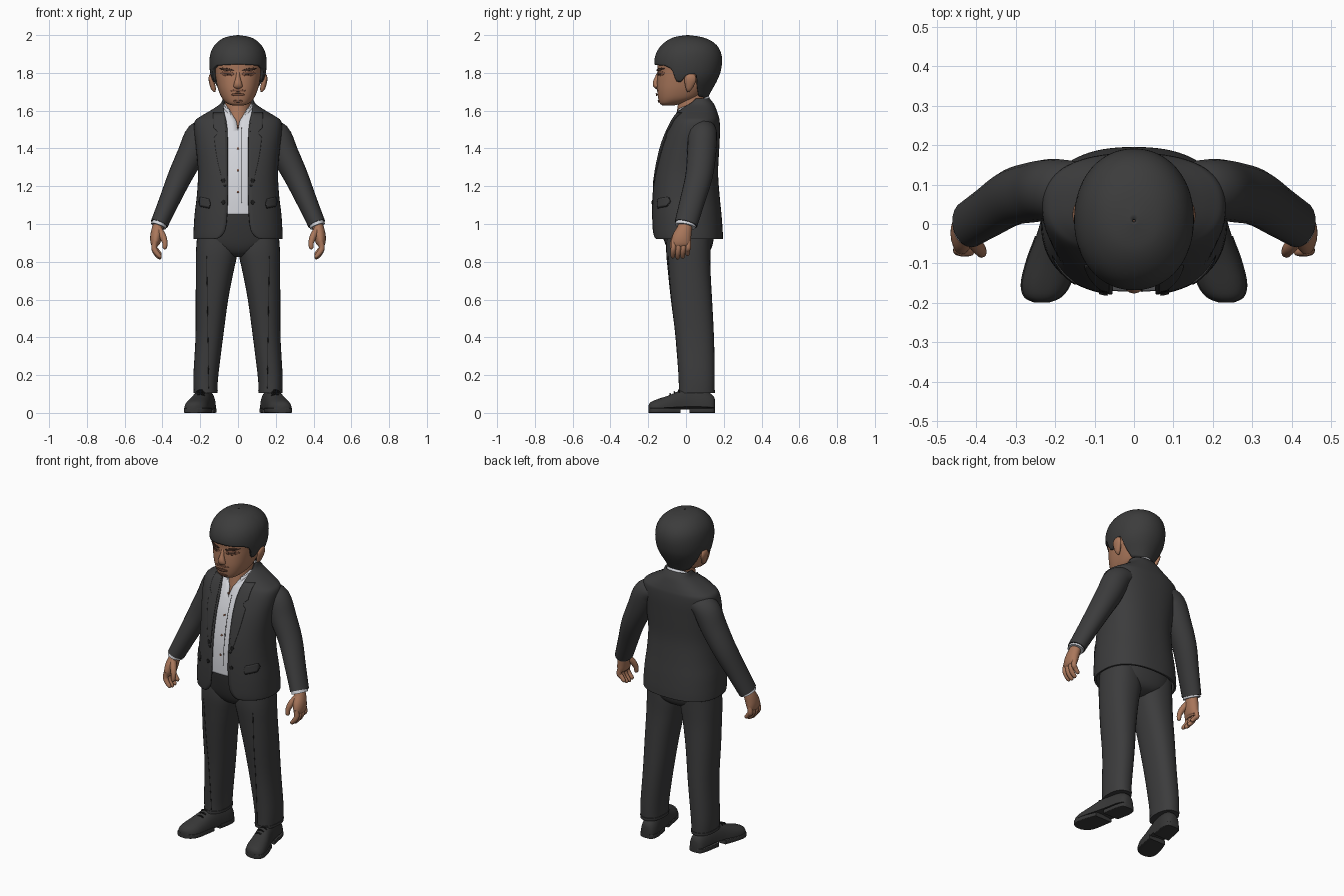
import bpy, bmesh, math
from mathutils import Vector
from mathutils.bvhtree import BVHTree

cube = bpy.data.objects.get("Cube")
if cube:
    bpy.data.objects.remove(cube)


def material(name, r, g, b):
    mat = bpy.data.materials.new(name)
    mat.use_nodes = True
    mat.diffuse_color = (r, g, b, 1)
    shader = mat.node_tree.nodes["Principled BSDF"]
    shader.inputs["Base Color"].default_value = (r, g, b, 1)
    shader.inputs["Roughness"].default_value = 0.8
    return mat


suit = material("charcoal suit", .045, .045, .046)
hair_black = material("soft black hair", .045, .045, .045)
shoe_black = material("black leather", .038, .038, .038)
seam_black = material("black seams", .012, .012, .012)
shirt_white = material("white cotton", .66, .67, .71)
skin = material("skin", .40, .185, .105)
shadow_skin = material("dark skin", .20, .085, .05)
brow_brown = material("brow brown", .06, .03, .02)
made = []


def spow(value, power):
    return math.copysign(abs(value) ** power, value)


def row_at(rows, t):
    """Smooth interpolation through a list of rows, t from 0 to 1."""
    last = len(rows) - 1
    i = min(int(t * last), last - 1)
    k = t * last - i
    p, q, r, s = (rows[min(max(j, 0), last)] for j in (i - 1, i, i + 1, i + 2))
    return [b + .5 * k * (c - a + k * (2 * a - 5 * b + 4 * c - d + k * (3 * (b - c) + d - a)))
            for a, b, c, d in zip(p, q, r, s)]


def section(row, angle, n=2.3):
    """Point on a superellipse ring; row is height, half width, front, back, centre x."""
    z, w, front, back, cx = row[:5]
    return (cx + w * spow(math.sin(angle), 2 / n),
            (front + back) / 2 - (back - front) / 2 * spow(math.cos(angle), 2 / n), z)


def surface(name, point, mat, nu=32, nv=24, loop=True, caps=True, mirror=False, thick=0):
    """Grid surface from point(u, v), optionally closed, mirrored or thickened."""
    bm = bmesh.new()
    columns = nu if loop else nu + 1
    grid = [[bm.verts.new(point(i / nu, j / nv)) for i in range(columns)] for j in range(nv + 1)]
    for low, high in zip(grid, grid[1:]):
        for i in range(nu):
            k = (i + 1) % columns
            bm.faces.new((low[i], low[k], high[k], high[i]))
    if loop and caps:
        bm.faces.new(grid[0])
        bm.faces.new(grid[-1])
    bmesh.ops.remove_doubles(bm, verts=bm.verts, dist=.0002)
    bmesh.ops.recalc_face_normals(bm, faces=bm.faces)
    mesh = bpy.data.meshes.new(name)
    bm.to_mesh(mesh)
    bm.free()
    mesh.materials.append(mat)
    obj = bpy.data.objects.new(name, mesh)
    bpy.context.collection.objects.link(obj)
    if thick:
        solid = obj.modifiers.new("thickness", 'SOLIDIFY')
        solid.thickness, solid.offset = thick, -1
    if mirror:
        obj.modifiers.new("mirror", 'MIRROR').use_mirror_merge = False
    made.append(obj)
    return obj


def loft(name, rows, mat, n=2.3, **options):
    return surface(name, lambda u, v: section(row_at(rows, v), u * math.tau, n), mat, **options)


def open_loft(name, rows, mat, n=2.4, thick=.012):
    """Ring loft with a gap at the front; the last row value is the gap's half width."""
    def point(u, v):
        row = row_at(rows, v)
        start = math.asin(min(1, max(0, row[5]) / row[1]) ** (n / 2))
        return section(row, start + (math.tau - 2 * start) * u, n)
    return surface(name, point, mat, 64, 48, loop=False, thick=thick)


def tube(name, rows, mat, mirror=True, nu=20, nv=20):
    """Rows are x, y, z and two radii along a path."""
    def point(u, v):
        x, y, z, r1, r2 = row_at(rows, v)
        ahead, behind = row_at(rows, min(1, v + .02)), row_at(rows, max(0, v - .02))
        along = (Vector(ahead[:3]) - Vector(behind[:3])).normalized()
        side = Vector((0, 1, 0)).cross(along).normalized()
        a = u * math.tau
        return Vector((x, y, z)) + side * r1 * math.cos(a) + along.cross(side) * r2 * math.sin(a)
    return surface(name, point, mat, nu, nv, mirror=mirror)


def plate(name, target, outline, mat, mirror=True, lift=.003, nu=10, nv=6):
    """Thin plate laid on the front of a target; outline(u, v) gives x and z."""
    bm = bmesh.new()
    bm.from_mesh(target.data)
    tree = BVHTree.FromBMesh(bm)
    bm.free()

    def point(u, v):
        x, z = outline(u, v)
        hit = tree.ray_cast(Vector((x, -1, z)), Vector((0, 1, 0)))[0]
        return (x, (hit.y if hit else -.16) - lift, z)
    return surface(name, point, mat, nu, nv, loop=False, mirror=mirror, thick=.004)


def oval(cx, cz, half_w, half_h, tilt=0, p=2):
    def outline(u, v):
        s = 2 * u - 1
        return cx + half_w * s, cz + tilt * s + half_h * (2 * v - 1) * math.sqrt(1 - abs(s) ** p * .98)
    return outline


# Jacket, open at the front with rounded hem corners
coat = [(.92, .235, -.172, .195, 0, .13), (.93, .236, -.176, .195, 0, .095),
        (.97, .235, -.18, .194, 0, .068), (1.05, .23, -.182, .188, 0, .058),
        (1.15, .218, -.18, .178, 0, .055), (1.27, .212, -.168, .17, 0, .055),
        (1.4, .222, -.14, .176, 0, .055), (1.49, .232, -.107, .18, 0, .056),
        (1.545, .228, -.08, .178, 0, .062), (1.57, .198, -.065, .173, 0, .068),
        (1.6, .147, -.045, .163, 0, .075), (1.635, .095, -.01, .148, 0, .078),
        (1.665, .08, .02, .125, 0, .077)]
jacket = open_loft("jacket", coat, suit)

# Shirt follows the jacket from the inside, with an open neck
inner = [(z, w - .012, f + .01, b - .014, 0, max(0, (z - 1.53) * .6))
         for z, w, f, b, cx, gap in coat[3:-1]]
shirt = open_loft("shirt", inner, shirt_white, thick=.004)


def collar_point(u, v):
    start = .3 + .35 * v
    a = start + (math.tau - 2 * start) * u
    k = 1 - .1 * v
    return .092 * k * math.sin(a), .032 - .1 * k * math.cos(a), 1.585 + .055 * v - .038 * math.cos(a)


surface("shirt_collar", collar_point, shirt_white, nv=4, loop=False, thick=.006)


# Lapels, pocket flaps and buttons
def lapel(u, v):
    z = 1.2 + .39 * v
    width = .055 * math.sin(math.pi * min(1, v * .62 + .02)) + .008
    if .68 < v < .76:
        width -= .018
    return .063 + .012 * v ** 6 + width * u, z


plate("lapels", jacket, lapel, suit, lift=.004, nv=24)
plate("pocket_flap_edges", jacket, oval(.177, 1.112, .031, .025, .006, 30), seam_black, lift=.002)
plate("pocket_flaps", jacket, oval(.177, 1.115, .029, .023, .006, 30), suit, lift=.005)
for i, height in enumerate((1.23, 1.115)):
    plate(f"jacket_buttons_{i}", jacket, oval(.078, height, .011, .011), seam_black, lift=.005)
for i in range(4):
    plate(f"shirt_button_{i}", shirt, oval(0, 1.17 + .115 * i, .006, .006), shadow_skin, mirror=False)
plate("shirt_placket", shirt, oval(.02, 1.31, .0015, .2, 0, 30), seam_black, mirror=False, lift=.001, nv=20)

# Sleeves, cuffs and hands
tube("sleeves", [(.14, .09, 1.5, .055, .068), (.2, .088, 1.47, .076, .077), (.248, .082, 1.37, .073, .077),
                 (.308, .068, 1.25, .064, .072), (.365, .033, 1.12, .054, .066),
                 (.417, 0, 1.0, .047, .061)], suit)
tube("shirt_cuffs", [(.405, .005, 1.03, .041, .054), (.421, -.003, .988, .042, .055)], shirt_white, nv=3)
tube("palms", [(.412, 0, 1.02, .026, .034), (.425, -.008, .975, .031, .04), (.434, -.022, .93, .031, .05),
               (.438, -.028, .895, .024, .05), (.436, -.028, .88, .012, .04)], skin)
for i, finger in enumerate(("index", "middle", "ring", "little")):
    y = -.066 + .026 * i
    drop = (.006, 0, .004, .018)[i]
    tube(finger + "_fingers", [(.438, y, .91, .014, .014), (.444, y, .875, .015, .0145),
                               (.434, y - .003, .845 + drop, .014, .0135),
                               (.414, y - .004, .822 + drop, .011, .011),
                               (.407, y - .004, .816 + drop, .004, .004)], skin, nu=12, nv=12)
tube("thumbs", [(.416, -.03, .97, .016, .02), (.398, -.056, .935, .018, .018), (.387, -.07, .9, .014, .014),
                (.388, -.074, .873, .011, .011), (.389, -.075, .866, .003, .003)], skin, nu=12, nv=12)

# Trousers: hips plus two mirrored legs with pressed creases
loft("trouser_hips", [(.825, .05, -.05, .07, 0), (.85, .13, -.085, .12, 0), (.9, .205, -.112, .143, 0),
                      (1.0, .21, -.142, .155, 0), (1.1, .2, -.163, .15, 0)], suit)
legs = loft("trouser_legs", [(.11, .062, -.038, .15, .172), (.2, .066, -.04, .152, .17),
                             (.4, .073, -.055, .148, .152), (.6, .086, -.08, .138, .138),
                             (.75, .1, -.096, .13, .123), (.86, .11, -.105, .13, .112),
                             (.95, .1, -.1, .13, .115)], suit, mirror=True)
plate("trouser_creases", legs, lambda u, v: (.153 + .012 * v + .003 * u, .13 + .7 * v), seam_black,
      lift=.001, nu=1, nv=24)
loft("trouser_hems", [(.105, .064, -.041, .153, .172), (.122, .065, -.041, .154, .172)], suit,
     mirror=True, nv=2)

# Shoes point slightly outwards; rows run heel to toe as y, half width, height, centre x
last = [(.154, .02, .05, .165), (.142, .04, .075, .165), (.1, .051, .1, .168), (.03, .051, .11, .18),
        (-.03, .054, .1, .194), (-.09, .06, .075, .21), (-.15, .061, .055, .223),
        (-.185, .045, .04, .231), (-.199, .016, .022, .234)]


def shoe_upper(u, v):
    y, w, h, cx = row_at(last, v)
    a = math.pi * (u - .5)
    return cx + w * spow(math.sin(a), .85), y, .018 + h * max(0, math.cos(a)) ** .85


def slab(begin, end):
    def point(u, v):
        y, w, h, cx = row_at(last, begin + (end - begin) * v)
        a = u * math.tau
        return cx + (w + .003) * spow(math.sin(a), .2), y, .013 + .013 * spow(math.cos(a), .2)
    return point


surface("shoe_uppers", shoe_upper, shoe_black, mirror=True)
surface("shoe_heels", slab(0, .4), shoe_black, mirror=True)
surface("shoe_soles", slab(.5, 1), shoe_black, mirror=True)
for i in range(3):
    y = -.035 - .022 * i
    tube(f"laces_{i}", [(.177, y, .112 - .01 * i, .004, .004), (.2, y - .005, .121 - .01 * i, .004, .004),
                        (.222, y, .108 - .01 * i, .004, .004)], seam_black, nu=8, nv=6)

# Neck and head
tube("neck", [(0, .01, 1.5, .065, .075), (0, .025, 1.58, .066, .075), (0, .04, 1.72, .07, .07)], skin, mirror=False)
head = loft("head", [(1.628, .03, -.125, -.06, 0), (1.638, .057, -.138, -.02, 0), (1.665, .084, -.147, .06, 0),
                     (1.71, .104, -.153, .11, 0), (1.76, .117, -.153, .145, 0), (1.81, .126, -.15, .165, 0),
                     (1.86, .13, -.15, .17, 0), (1.92, .115, -.125, .15, 0), (1.96, .07, -.07, .1, 0)],
            skin, n=2.4, nu=48, nv=40)
tube("nose", [(0, -.142, 1.81, .008, .006), (0, -.152, 1.775, .012, .013), (0, -.158, 1.745, .021, .018),
              (0, -.155, 1.728, .024, .015), (0, -.148, 1.72, .01, .006)], skin, mirror=False)
tube("ears", [(.122, .012, 1.7, .004, .006), (.13, .015, 1.718, .013, .017), (.141, .022, 1.76, .014, .031),
              (.142, .026, 1.785, .011, .025), (.138, .026, 1.797, .003, .008)], skin)
plate("eye_sockets", head, oval(.056, 1.796, .036, .013, .002), shadow_skin, lift=.001)
plate("eyes", head, oval(.056, 1.795, .022, .005, .002), brow_brown)
plate("eyebrows", head, oval(.058, 1.818, .038, .007, .006), brow_brown)
plate("moustache", head, oval(0, 1.706, .043, .006), shadow_skin, mirror=False, lift=.002)
plate("lips", head, oval(0, 1.685, .036, .008), shadow_skin, mirror=False, lift=.005)
plate("chin_beard", head, oval(0, 1.65, .026, .007), shadow_skin, mirror=False, lift=.001)

# Hair cap with a fringe, sideburns and a nape line set by angle
crown = [(1.64, .075, -.12, .1, 0), (1.7, .104, -.14, .132, 0), (1.76, .136, -.155, .165, 0),
         (1.81, .149, -.164, .184, 0), (1.87, .151, -.167, .191, 0), (1.92, .14, -.15, .18, 0),
         (1.96, .112, -.115, .148, 0), (1.988, .068, -.065, .09, 0), (2.0, .004, .004, .012, 0)]
hairline = [(0, 1.845), (48, 1.838), (62, 1.82), (70, 1.755), (80, 1.75), (88, 1.79), (104, 1.795),
            (114, 1.72), (126, 1.675), (180, 1.66)]


def hair_point(u, v):
    a = u * math.tau
    degrees = math.degrees(min(a, math.tau - a))
    for (d0, z0), (d1, z1) in zip(hairline, hairline[1:]):
        if d0 <= degrees <= d1 + .001:
            edge = z0 + (z1 - z0) * (degrees - d0) / (d1 - d0)
    low, high = 0, 1
    for step in range(18):
        middle = (low + high) / 2
        low, high = (middle, high) if row_at(crown, middle)[0] < edge else (low, middle)
    return section(row_at(crown, low + (1 - low) * v), a, 2.1)


surface("hair", hair_point, hair_black, nu=96, nv=32, caps=False, thick=.015)

# Smooth shading that keeps sharp edges
bpy.ops.object.select_all(action='DESELECT')
for obj in made:
    obj.select_set(True)
bpy.context.view_layer.objects.active = made[0]
bpy.ops.object.shade_smooth_by_angle(angle=math.radians(40))
